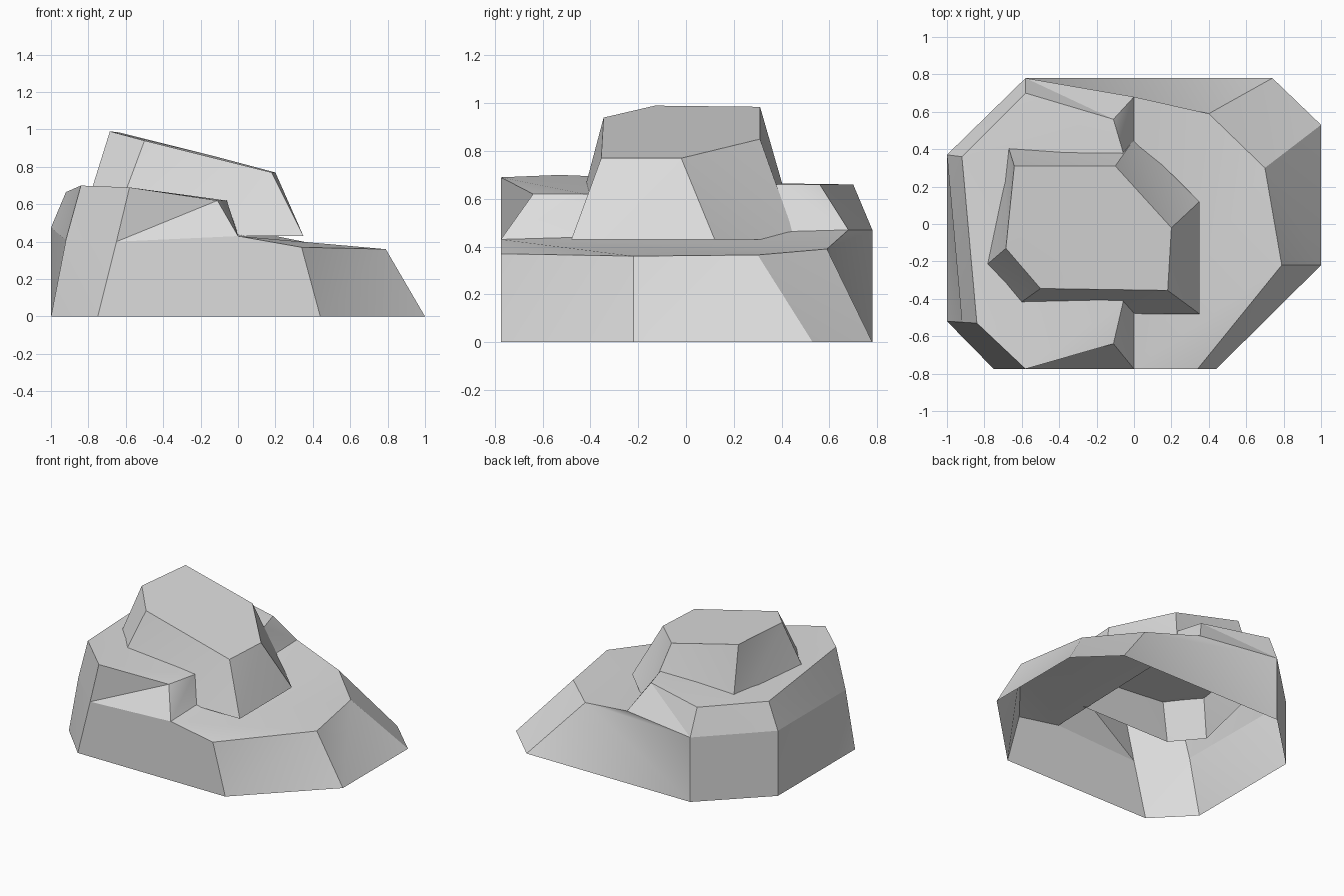
import bpy
import bmesh

old = bpy.data.objects.get("Cube")
if old:
    bpy.data.objects.remove(old, do_unlink=True)

stone = bpy.data.materials.new("light_grey_stone")
stone.use_nodes = True
grey = (0.72, 0.72, 0.72, 1)
stone.diffuse_color = grey
stone.node_tree.nodes["Principled BSDF"].inputs["Base Color"].default_value = grey


class Shell:
    """An open faceted shell built from rings of named corners."""

    def __init__(self):
        self.bm = bmesh.new()
        self.corner = {}

    def ring(self, prefix, **points):
        for name, position in points.items():
            self.corner[prefix + name] = self.bm.verts.new(position)

    def face(self, names):
        return self.bm.faces.new([self.corner[n] for n in names.split()])

    def strip(self, lower, upper):
        """Join two rows of corners with a band of faces."""
        low, up = lower.split(), upper.split()
        for i in range(len(low) - 1):
            self.face(" ".join((low[i], low[i + 1], up[i + 1], up[i])))

    def finish(self, name, top, soft=()):
        """Crease the edges, turn normals outward and make the object."""
        bm = self.bm
        bmesh.ops.recalc_face_normals(bm, faces=bm.faces[:])
        if top.normal.z < 0:
            bmesh.ops.reverse_faces(bm, faces=bm.faces[:])
        for f in bm.faces:
            f.smooth = True
        for e in bm.edges:
            e.smooth = False
        for a, b in soft:
            bm.edges.get((self.corner[a], self.corner[b])).smooth = True
        bmesh.ops.triangulate(bm, faces=bm.faces[:])
        mesh = bpy.data.meshes.new(name)
        bm.to_mesh(mesh)
        bm.free()
        mesh.materials.append(stone)
        obj = bpy.data.objects.new(name, mesh)
        bpy.context.collection.objects.link(obj)


# Lower rock: ground outline, top of the skirt, edge of the high shelf
base = Shell()
base.ring("ground_",
          front_left=(-.75, -.775, 0), front_right=(.44, -.775, 0),
          right_front=(1, -.22, 0), right_back=(1, .53, 0),
          back_right=(.74, .78, 0), back_left=(-.58, .78, 0),
          left_back=(-1, .37, 0), left_front=(-1, -.52, 0))
base.ring("sill_",
          front_left=(-.65, -.775, .4), front_mid=(0, -.775, .43),
          front_right=(.34, -.775, .37), right_front=(.79, -.22, .36),
          right_back=(.7, .3, .365), back_right=(.4, .59, .39),
          back_mid=(0, .68, .47), back_left=(-.58, .78, .47),
          left_back=(-1, .37, .475), left_front=(-.92, -.525, .41))
base.ring("shelf_",
          front_left=(-.58, -.775, .69), front_mid=(-.11, -.64, .62),
          front_notch=(-.06, -.425, .62), back_notch=(-.06, .39, .66),
          back_mid=(-.11, .56, .66), back_left=(-.58, .7, .66),
          left_back=(-.92, .36, .665), left_front=(-.84, -.53, .7))

# Skirt walls
base.strip("ground_front_right ground_right_front ground_right_back ground_back_right",
           "sill_front_right sill_right_front sill_right_back sill_back_right")
base.strip("ground_back_left ground_left_back ground_left_front ground_front_left",
           "sill_back_left sill_left_back sill_left_front sill_front_left")
base.face("ground_front_left ground_front_right sill_front_right sill_front_mid sill_front_left")
base.face("ground_back_right ground_back_left sill_back_right")
base.face("ground_back_left sill_back_left sill_back_right")
base.face("sill_back_left sill_back_mid sill_back_right")

# Walls rising from the skirt to the high shelf
base.strip("sill_back_left sill_left_back sill_left_front sill_front_left",
           "shelf_back_left shelf_left_back shelf_left_front shelf_front_left")
for side in ("front", "back"):
    base.face(f"sill_{side}_left sill_{side}_mid shelf_{side}_mid")
    base.face(f"sill_{side}_left shelf_{side}_mid shelf_{side}_left")

# Step between the low ledge and the high shelf
base.face("sill_front_mid sill_back_mid shelf_back_mid shelf_back_notch "
          "shelf_front_notch shelf_front_mid")

# Low ledge and high shelf, both running on under the boulder
base.face("sill_front_mid sill_front_right sill_right_front "
          "sill_right_back sill_back_right sill_back_mid")
shelf = base.face("shelf_front_left shelf_front_mid shelf_front_notch shelf_back_notch "
                  "shelf_back_mid shelf_back_left shelf_left_back shelf_left_front")
base.finish("lower_rock", shelf,
            soft=[("ground_back_left", "sill_back_right"),
                  ("sill_back_left", "sill_back_right")])

# Upper boulder: open foot sunk into the shelf, sloping crown
boulder = Shell()
boulder.ring("foot_",
             front_left=(-.69, -.48, .43), right_front=(.35, -.48, .43),
             right_back=(.35, .12, .43), back_mid=(.005, .46, .43),
             back_left=(-.69, .47, .43), left_front=(-.86, -.28, .43))
boulder.ring("crown_",
             front_left=(-.5, -.345, .94), right_front=(.18, -.355, .77),
             right_back=(.2, -.02, .77), back_mid=(-.1, .31, .85),
             back_left=(-.64, .31, .985), left_front=(-.685, -.13, .99))
outline = "front_left right_front right_back back_mid back_left left_front".split()
around = outline + outline[:1]
boulder.strip(" ".join("foot_" + n for n in around),
              " ".join("crown_" + n for n in around))
crown = boulder.face(" ".join("crown_" + n for n in outline))
boulder.finish("upper_boulder", crown)
